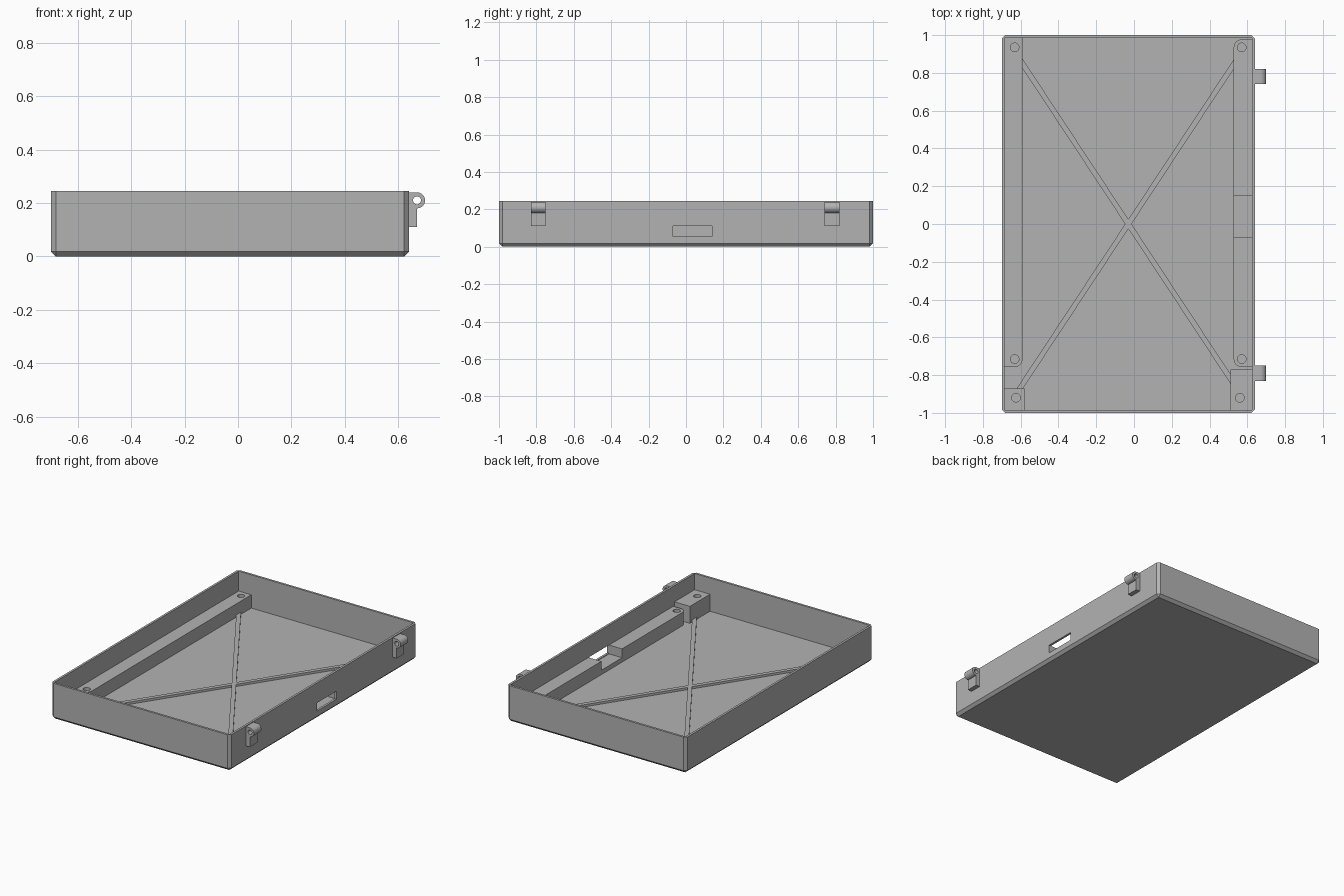
import bpy, bmesh, math
from mathutils import Vector

if "Cube" in bpy.data.objects:
    bpy.data.objects.remove(bpy.data.objects["Cube"], do_unlink=True)

GREY = (0.45, 0.45, 0.45, 1)
mat = bpy.data.materials.new("plain grey")
mat.use_nodes = True
mat.diffuse_color = GREY
mat.node_tree.nodes["Principled BSDF"].inputs["Base Color"].default_value = GREY


def make(name, bm):
    bmesh.ops.recalc_face_normals(bm, faces=bm.faces)
    mesh = bpy.data.meshes.new(name)
    bm.to_mesh(mesh)
    bm.free()
    mesh.materials.append(mat)
    ob = bpy.data.objects.new(name, mesh)
    bpy.context.collection.objects.link(ob)
    return ob


def prism(name, points, depth):
    """Extrude a flat outline of 3D points along a vector."""
    bm = bmesh.new()
    face = bm.faces.new([bm.verts.new(p) for p in points])
    new = bmesh.ops.extrude_face_region(bm, geom=[face], use_keep_orig=True)["geom"]
    bmesh.ops.translate(bm, vec=depth, verts=[v for v in new if isinstance(v, bmesh.types.BMVert)])
    return make(name, bm)


def box(name, x0, x1, y0, y1, z0, z1):
    outline = [(x0, y0, z0), (x1, y0, z0), (x1, y1, z0), (x0, y1, z0)]
    return prism(name, outline, (0, 0, z1 - z0))


def arc(cx, cy, r, start, end, steps=12):
    angles = [math.radians(start + (end - start) * i / steps) for i in range(steps + 1)]
    return [(cx + r * math.cos(a), cy + r * math.sin(a)) for a in angles]


def cut(ob, cutter):
    mod = ob.modifiers.new("cut", 'BOOLEAN')
    mod.operation, mod.solver, mod.object = 'DIFFERENCE', 'EXACT', cutter
    bpy.context.view_layer.objects.active = ob
    bpy.ops.object.modifier_apply(modifier=mod.name)
    bpy.data.objects.remove(cutter, do_unlink=True)


def screw_hole(ob, x, y):
    ring = [(px, py, 0.03) for px, py in arc(x, y, 0.023, 0, 345, 23)]
    cut(ob, prism("hole_cutter", ring, (0, 0, 0.3)))


def smooth(ob):
    bpy.ops.object.select_all(action='DESELECT')
    ob.select_set(True)
    bpy.context.view_layer.objects.active = ob
    bpy.ops.object.shade_smooth_by_angle(angle=math.radians(30))


X0, X1, TOP, WALL, FLOOR = -0.70, 0.64, 0.245, 0.015, 0.02
IX0, IX1, IY = X0 + WALL, X1 - WALL, 1 - WALL
SINK = 0.005

# Tray: chamfered upright and bottom edges, hollowed out
bm = bmesh.new()
bmesh.ops.create_cube(bm, size=1)
bmesh.ops.scale(bm, vec=(X1 - X0, 2, TOP), verts=bm.verts)
bmesh.ops.translate(bm, vec=((X0 + X1) / 2, 0, TOP / 2), verts=bm.verts)
edges = [e for e in bm.edges if min(v.co.z for v in e.verts) < 0.01]
bmesh.ops.bevel(bm, geom=edges, offset=0.018, segments=1, affect='EDGES')
tray = make("tray", bm)
cut(tray, box("cavity_cutter", IX0, IX1, -IY, IY, FLOOR, 0.4))
cut(tray, box("slot_cutter", 0.6, 0.7, -0.07, 0.14, 0.055, 0.11))

# Side rails: rounded ends, a screw hole near each end
RAIL_TOP, HOLE_Y0, HOLE_Y1, R = 0.11, -0.715, 0.935, 0.042


def rail(name, wall_x, hole_x, side, round_back):
    inner = hole_x + side * R
    pts = [(wall_x, HOLE_Y0 - R)]
    pts += arc(hole_x, HOLE_Y0, R, -90, 0 if side > 0 else -180)
    if round_back:
        pts += arc(hole_x, HOLE_Y1, R, 0 if side > 0 else 180, 90)
        pts.append((wall_x, HOLE_Y1 + R))
    else:
        pts += [(inner, IY + SINK), (wall_x, IY + SINK)]
    z = FLOOR - SINK
    ob = prism(name, [(x, y, z) for x, y in pts], (0, 0, RAIL_TOP - z))
    for y in (HOLE_Y0, HOLE_Y1):
        screw_hole(ob, hole_x, y)
    return ob


right_rail = rail("right_rail", IX0 - SINK, -0.632, 1, False)
left_rail = rail("left_rail", IX1 + SINK, 0.57, -1, True)
cut(left_rail, box("notch_cutter", 0.4, 0.7, -0.07, 0.15, 0.05, 0.3))

# Corner posts at the front
POST_TOP = 0.135
right_post = box("right_front_post", IX0 - SINK, -0.58, -IY - SINK, -0.87, FLOOR - SINK, POST_TOP)
left_post = box("left_front_post", 0.51, IX1 + SINK, -IY - SINK, -0.77, FLOOR - SINK, POST_TOP)
screw_hole(right_post, -0.625, -0.92)
screw_hole(left_post, 0.56, -0.92)

# Diagonal floor ribs
centre = Vector(((X0 + X1) / 2, 0, FLOOR - SINK))
for name, sign in (("rib_a", 1), ("rib_b", -1)):
    along = Vector((0.63, 0.955 * sign, 0))
    across = Vector((-along.y, along.x, 0)).normalized() * 0.014
    outline = [centre + along + across, centre - along + across,
               centre - along - across, centre + along - across]
    prism(name, outline, (0, 0, 0.02))

# Hinge knuckles on the side wall
PIN_X, PIN_Z = 0.67, 0.21
for name, y in (("front_hinge", -0.79), ("back_hinge", 0.78)):
    pts = [(X1 - SINK, 0.24)] + arc(PIN_X, PIN_Z, 0.03, 90, -90, 16)
    pts += [(PIN_X, 0.11), (X1 - SINK, 0.11)]
    hinge = prism(name, [(x, y - 0.04, z) for x, z in pts], (0, 0.08, 0))
    ring = [(x, y - 0.1, z) for x, z in arc(PIN_X, PIN_Z, 0.015, 0, 345, 23)]
    cut(hinge, prism("pin_cutter", ring, (0, 0.2, 0)))
    smooth(hinge)

for ob in (right_rail, left_rail, right_post, left_post):
    smooth(ob)
